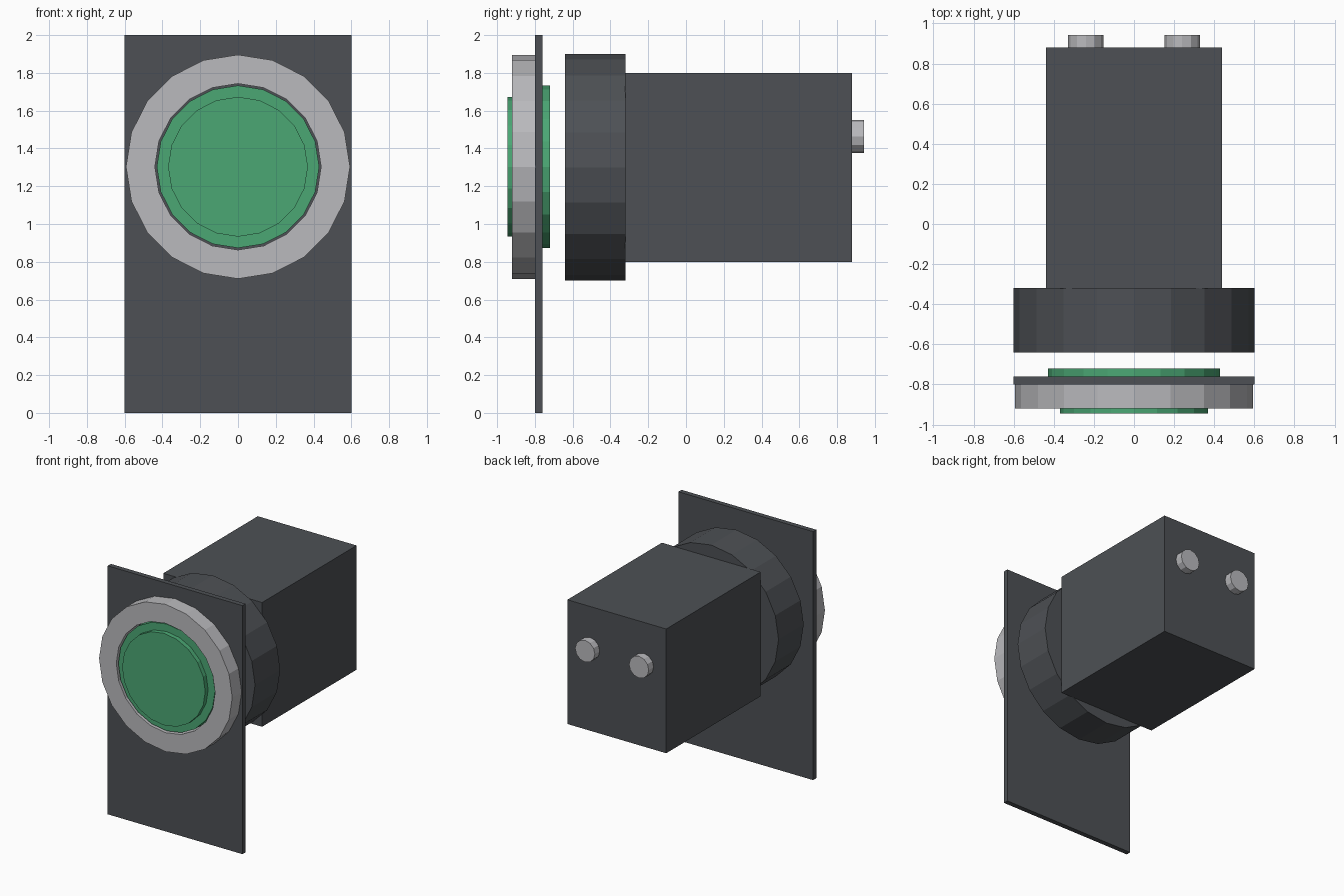
import bpy, bmesh
from math import sin, cos, tau

cube = bpy.data.objects.get("Cube")
if cube:
    bpy.data.objects.remove(cube, do_unlink=True)


def material(name, rgb):
    mat = bpy.data.materials.new(name)
    mat.use_nodes = True
    colour = (*rgb, 1)
    mat.diffuse_color = colour
    mat.node_tree.nodes["Principled BSDF"].inputs["Base Color"].default_value = colour
    return mat


charcoal = material("charcoal", (0.075, 0.081, 0.09))
silver = material("silver", (0.49, 0.49, 0.51))
green = material("green", (0.07, 0.39, 0.175))


def finish(name, bm, mat):
    bmesh.ops.recalc_face_normals(bm, faces=bm.faces)
    mesh = bpy.data.meshes.new(name)
    bm.to_mesh(mesh)
    bm.free()
    mesh.materials.append(mat)
    obj = bpy.data.objects.new(name, mesh)
    bpy.context.collection.objects.link(obj)
    return obj


def box(name, low, high, mat):
    bm = bmesh.new()
    bmesh.ops.create_cube(bm, size=1)
    for v in bm.verts:
        v.co = [(a + b) / 2 + c * (b - a) for a, b, c in zip(low, high, v.co)]
    return finish(name, bm, mat)


def turned(name, profile, mat, centre, sides=20, hollow=False):
    """Turn a (radius, y) profile around a front-to-back axis at centre (x, z)."""
    bm = bmesh.new()
    rings = [[bm.verts.new((centre[0] + r * sin(tau * i / sides), y,
                            centre[1] + r * cos(tau * i / sides)))
              for i in range(sides)] for r, y in profile]
    pairs = list(zip(rings, rings[1:]))
    if hollow:
        pairs.append((rings[-1], rings[0]))
    else:
        bm.faces.new(rings[0])
        bm.faces.new(rings[-1])
    for a, b in pairs:
        for i in range(sides):
            j = (i + 1) % sides
            bm.faces.new((a[i], a[j], b[j], b[i]))
    return finish(name, bm, mat)


axis = (0, 1.303)

# Mounting plate
box("mounting_plate", (-0.6, -0.8, 0), (0.6, -0.76, 2), charcoal)

# Bezel ring around the stepped lens
turned("bezel_ring", [(0.593, -0.92), (0.593, -0.8), (0.44, -0.8), (0.44, -0.92)],
       silver, axis, hollow=True)
turned("lens", [(0.37, -0.945), (0.37, -0.908), (0.43, -0.908), (0.43, -0.72)],
       green, axis)

# Locking collar and rear housing
turned("locking_collar", [(0.6, -0.64), (0.6, -0.32)], charcoal, (0, 1.3))
box("housing", (-0.44, -0.322, 0.8), (0.44, 0.88, 1.8), charcoal)

# Terminal studs on the back
for side, x in (("right", -0.24), ("left", 0.24)):
    turned(side + "_terminal", [(0.088, 0.87), (0.088, 0.942)], silver, (x, 1.463), sides=12)
